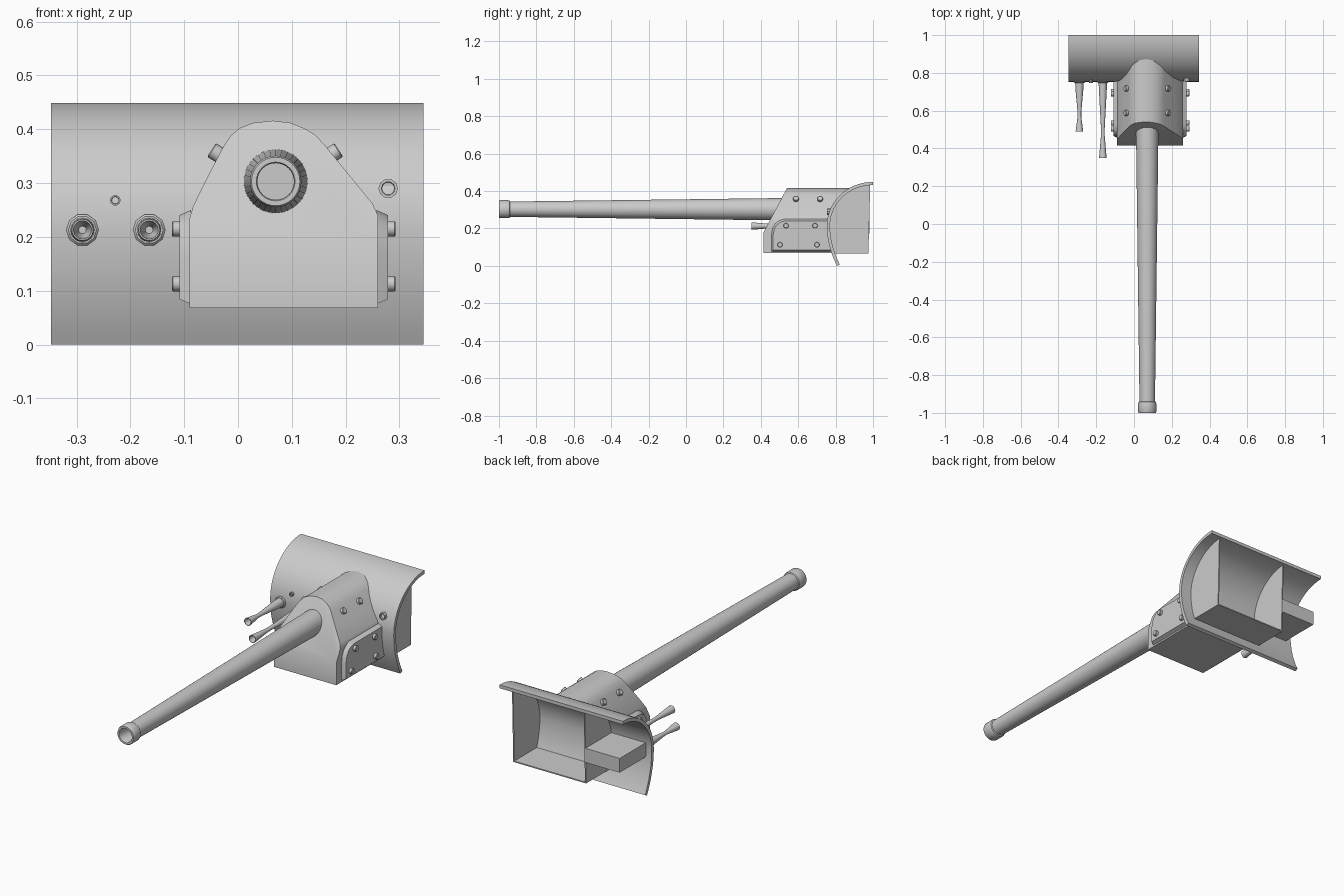
import bpy, bmesh, math
from mathutils import Vector

if "Cube" in bpy.data.objects:
    bpy.data.objects.remove(bpy.data.objects["Cube"])

grey = bpy.data.materials.new("plain_grey")
grey.diffuse_color = (0.6, 0.6, 0.6, 1)
grey.use_nodes = True
grey.node_tree.nodes["Principled BSDF"].inputs["Base Color"].default_value = grey.diffuse_color


def finish(name, bm, angle=35):
    bmesh.ops.recalc_face_normals(bm, faces=bm.faces)
    me = bpy.data.meshes.new(name)
    bm.to_mesh(me)
    bm.free()
    me.materials.append(grey)
    ob = bpy.data.objects.new(name, me)
    bpy.context.collection.objects.link(ob)
    bpy.ops.object.select_all(action='DESELECT')
    ob.select_set(True)
    bpy.context.view_layer.objects.active = ob
    bpy.ops.object.shade_smooth_by_angle(angle=math.radians(angle))
    return ob


def lathe(name, profile, origin, axis, n=32):
    """Turned part: profile of (radius, distance along axis)."""
    q = Vector(axis).to_track_quat('Z', 'Y')
    bm = bmesh.new()
    rings = []
    for r, d in profile:
        count = n if r > 0 else 1
        rings.append([bm.verts.new(Vector(origin) + q @ Vector((
            r * math.cos(2 * math.pi * i / n), r * math.sin(2 * math.pi * i / n), d)))
            for i in range(count)])
    for a, b in zip(rings, rings[1:]):
        for i in range(n):
            j = (i + 1) % n
            if len(a) == 1:
                bm.faces.new((a[0], b[i], b[j]))
            elif len(b) == 1:
                bm.faces.new((a[i], a[j], b[0]))
            else:
                bm.faces.new((a[i], a[j], b[j], b[i]))
    return finish(name, bm)


def prism(name, outline, x0, x1):
    """Extrude a (y, z) outline from x0 to x1."""
    bm = bmesh.new()
    a = [bm.verts.new((x0, y, z)) for y, z in outline]
    b = [bm.verts.new((x1, y, z)) for y, z in outline]
    bm.faces.new(a)
    bm.faces.new(b)
    for i in range(len(a)):
        j = (i + 1) % len(a)
        bm.faces.new((a[i], a[j], b[j], b[i]))
    return finish(name, bm)


def shield_y(z):
    """Front surface of the curved shield at height z."""
    d = z - 0.215
    if d > 0:
        return 1 - 0.247 * math.sqrt(max(0, 1 - (d / 0.234) ** 2))
    return 0.753 + 1.17 * d * d


# Curved shield: strip of quads with thickness
zs = [0.215 * i / 8 for i in range(8)] + [0.215 + 0.234 * math.sin(math.pi / 2 * i / 20) for i in range(21)]
outer = [Vector((shield_y(z), z)) for z in zs]
inner = []
for i, p in enumerate(outer):
    t = (outer[min(i + 1, len(outer) - 1)] - outer[max(i - 1, 0)]).normalized()
    if i == len(outer) - 1:
        t = Vector((1, 0))
    inner.append(p + 0.017 * Vector((t.y, -t.x)))
bm = bmesh.new()
rows = [[bm.verts.new((x, p.x, p.y)) for x, p in
         ((-0.347, o), (0.345, o), (0.345, n), (-0.347, n))] for o, n in zip(outer, inner)]
for a, b in zip(rows, rows[1:]):
    for i in range(4):
        j = (i + 1) % 4
        bm.faces.new((a[i], a[j], b[j], b[i]))
bm.faces.new(rows[0])
bm.faces.new(rows[-1])
finish("curved_shield", bm)

# Inner housing: two side walls and a floor behind the shield
wall = [(shield_y(z) + 0.01, z) for z in [0.065, 0.12, 0.17] + [z for z in zs if 0.2 < z < 0.44]]
wall += [(0.985, 0.436), (0.975, 0.065)]
for side, x in (("left", -0.123), ("right", 0.279)):
    prism(side + "_inner_wall", wall, x, x + 0.006)
prism("inner_floor", [(0.788, 0.065), (0.975, 0.065), (0.975, 0.071), (0.788, 0.071)], -0.12, 0.282)
prism("side_gun_box", [(0.762, 0.173), (0.98, 0.173), (0.98, 0.245), (0.762, 0.245)], -0.315, -0.12)

# Gun housing: domed section, front upper part sloped, rear following the shield
section = [(-0.09, 0.18), (-0.09, 0.235), (-0.083, 0.258), (-0.055, 0.315), (-0.027, 0.368),
           (-0.014, 0.388), (0.003, 0.402), (0.028, 0.412), (0.065, 0.416), (0.098, 0.412),
           (0.123, 0.402), (0.143, 0.39), (0.16, 0.372), (0.205, 0.317), (0.25, 0.262),
           (0.26, 0.24), (0.26, 0.18), (0.26, 0.068), (-0.09, 0.068)]


def front_y(z):
    return 0.415 + max(0, z - 0.18) * 0.53


bm = bmesh.new()
f = [bm.verts.new((x, front_y(z), z)) for x, z in section]
r = [bm.verts.new((x, shield_y(z) + 0.008, z)) for x, z in section]
for i in range(len(f)):
    j = (i + 1) % len(f)
    bm.faces.new((f[i], f[j], r[j], r[i]))
bm.faces.new(f[:17])
bm.faces.new((f[0], f[16], f[17], f[18]))
finish("gun_housing", bm)

# Cheek plates with chamfered rims, and their bolts
rim = [(0.772, 0.075), (0.455, 0.075), (0.455, 0.165), (0.461, 0.2), (0.475, 0.226),
       (0.496, 0.243), (0.525, 0.25), (0.763, 0.25)]
cy, cz = 0.64, 0.162
hexa = lambda rad, h: [(0, -0.01), (rad, -0.01), (rad, h - 0.002), (rad - 0.002, h), (0, h)]
bolt = lambda rad, h: [(0, -0.01), (rad, -0.01), (rad, h), (0, h)]
for side, x, s in (("left", -0.09, -1), ("right", 0.26, 1)):
    bm = bmesh.new()
    base = [bm.verts.new((x - s * 0.003, y, z)) for y, z in rim]
    top = [bm.verts.new((x + s * 0.019, y if y > 0.75 else cy + (y - cy) * 0.94,
                         cz + (z - cz) * 0.89)) for y, z in rim]
    for i in range(len(rim)):
        j = (i + 1) % len(rim)
        bm.faces.new((base[i], base[j], top[j], top[i]))
    bm.faces.new(top)
    bm.faces.new(base)
    finish(side + "_cheek_plate", bm, 25)
    for k, (y, z) in enumerate(((0.535, 0.215), (0.69, 0.215), (0.503, 0.113), (0.70, 0.113))):
        lathe(f"{side}_cheek_bolt_{k}", hexa(0.014, 0.014), (x + s * 0.019, y, z), (s, 0, 0), 12)
    # Bolts on the sloped shoulders
    bx = -0.034 if s < 0 else 0.172
    for k, y in enumerate((0.588, 0.717)):
        lathe(f"{side}_shoulder_bolt_{k}", hexa(0.015, 0.018), (bx, y, 0.352), (s * 0.84, 0, 0.54), 12)

# Main barrel with muzzle collar and bore
lathe("main_barrel", [(0, 0), (0.06, 0), (0.06, 0.06), (0.041, 1.54), (0.046, 1.543), (0.048, 1.55),
                      (0.048, 1.594), (0.045, 1.6), (0.036, 1.6), (0.034, 1.595), (0.034, 1.5), (0, 1.5)],
      (0.07, 0.6, 0.303), (0, -1, 0))

# Two side guns with flared, hollow tips and mounting collars
for name, x, tip in (("outer", -0.289, 0.49), ("inner", -0.165, 0.35)):
    L = 0.765 - tip
    lathe(name + "_side_gun", [(0, 0), (0.023, 0), (0.021, 0.05), (0.010, L * 0.62), (0.010, L * 0.72),
                               (0.020, L), (0.017, L), (0.007, L - 0.05), (0, L - 0.05)],
          (x, 0.765, 0.213), (0, -1, 0), 16)
    lathe(name + "_gun_collar", [(0, 0), (0.030, 0), (0.030, 0.014), (0.026, 0.018), (0, 0.018)],
          (x, 0.765, 0.213), (0, -1, 0), 10)

# Sight tubes on the shield face
for name, x, z, rad in (("small", -0.228, 0.268, 0.010), ("large", 0.279, 0.29, 0.018)):
    lathe(name + "_sight_tube", [(0, 0), (rad, 0), (rad, 0.02), (rad * 0.7, 0.02), (rad * 0.65, 0.006), (0, 0.006)],
          (x, shield_y(z) + 0.008, z), (0, -1, 0), 10)
